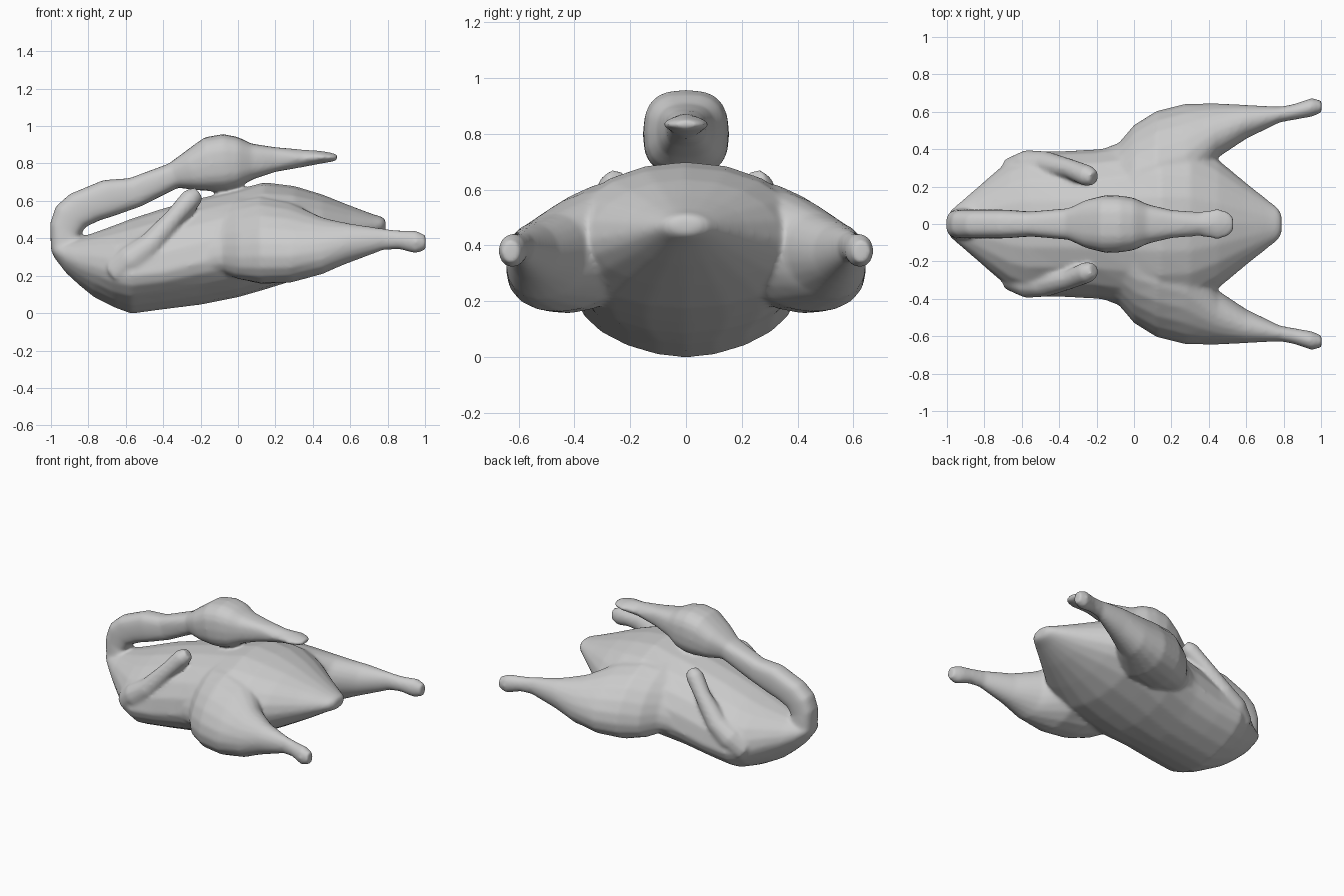
import bpy, bmesh
from math import cos, sin, pi
from mathutils import Vector

cube = bpy.data.objects.get("Cube")
if cube:
    bpy.data.objects.remove(cube, do_unlink=True)

skin = bpy.data.materials.new("pale grey skin")
skin.use_nodes = True
grey = (0.6, 0.6, 0.6, 1)
skin.diffuse_color = grey
skin.node_tree.nodes["Principled BSDF"].inputs["Base Color"].default_value = grey


def ring(centre, side, up, down, power=2.0, low_power=None, count=20):
    """Rounded cross-section; the lower half may have its own height and fullness."""
    points = []
    for i in range(count):
        a = 2 * pi * i / count
        c, s = cos(a), sin(a)
        p = low_power if low_power and s < 0 else power
        across = abs(c) ** (2 / p) * (1 if c > 0 else -1)
        height = abs(s) ** (2 / p)
        points.append(centre + side * across + (up if s > 0 else down) * height)
    return points


def loft(name, rings):
    """Skin a row of cross-sections and cap both ends."""
    bm = bmesh.new()
    rows = [[bm.verts.new(p) for p in r] for r in rings]
    for a, b in zip(rows, rows[1:]):
        n = len(a)
        for i in range(n):
            j = (i + 1) % n
            bm.faces.new((a[i], a[j], b[j], b[i]))
    bm.faces.new(rows[0])
    bm.faces.new(rows[-1])
    bmesh.ops.recalc_face_normals(bm, faces=bm.faces)
    mesh = bpy.data.meshes.new(name)
    bm.to_mesh(mesh)
    bm.free()
    mesh.materials.append(skin)
    obj = bpy.data.objects.new(name, mesh)
    bpy.context.collection.objects.link(obj)
    return obj


Y, Z = Vector((0, 1, 0)), Vector((0, 0, 1))

# Body from breast to tail: x, half width, bottom, widest level, top
body = [
    (-.985, .07, .30, .34, .38), (-.92, .125, .215, .30, .39),
    (-.85, .185, .15, .27, .405), (-.77, .255, .085, .25, .43),
    (-.66, .35, .03, .21, .47), (-.57, .388, -.003, .20, .505),
    (-.4, .39, .02, .22, .56), (-.2, .40, .045, .27, .615),
    (0, .43, .085, .33, .66), (.14, .46, .125, .38, .70),
    (.3, .445, .175, .40, .68), (.45, .345, .25, .42, .635),
    (.6, .22, .33, .44, .575), (.72, .125, .40, .46, .53),
    (.77, .085, .425, .47, .515), (.79, .05, .44, .475, .50),
]
bird = loft("body", [ring(Vector((x, 0, mid)), Y * w, Z * (top - mid), Z * (low - mid),
                          2.05, 1.75 if x < 0 else 2)
                     for x, w, low, mid, top in body])
parts = [bird]

# Folded neck, head and bill: inner x and z, outer x and z, half width
neck = [
    (-.70, .30, -.93, .23, .12), (-.83, .38, -1, .33, .085),
    (-.845, .415, -1.005, .48, .077), (-.815, .46, -.975, .57, .077),
    (-.74, .495, -.9, .637, .077), (-.66, .52, -.72, .712, .077),
    (-.52, .57, -.58, .722, .067), (-.32, .67, -.37, .80, .085),
    (-.22, .657, -.28, .867, .13), (-.12, .652, -.18, .94, .155),
    (-.06, .654, -.08, .958, .152), (0, .67, 0, .942, .14),
    (.08, .715, .07, .907, .105), (.2, .755, .2, .887, .075),
    (.35, .78, .35, .875, .065), (.45, .80, .45, .867, .085),
    (.51, .81, .51, .855, .065), (.532, .82, .532, .847, .04),
]
rings = []
for xi, zi, xo, zo, w in neck:
    inner, outer = Vector((xi, 0, zi)), Vector((xo, 0, zo))
    half = (outer - inner) / 2
    rings.append(ring((inner + outer) / 2, Y * w, half, -half, 1.6 if xi > .3 else 2.7))
parts.append(loft("neck_and_head", rings))

# Hip, thigh, shank and knuckle: x, inner y, outer y, middle z, half height, outward drop
leg = [
    (-.25, .05, .37, .36, .13, .08), (-.08, .05, .435, .40, .165, .09),
    (0, .05, .53, .40, .195, .1), (.12, .05, .605, .395, .222, .09),
    (.28, .1, .645, .38, .205, .075), (.37, .24, .645, .368, .175, .05),
    (.45, .355, .645, .36, .15, .03), (.6, .455, .637, .375, .104, 0),
    (.78, .543, .627, .395, .057, 0), (.86, .557, .643, .392, .05, 0),
    (.95, .573, .674, .38, .062, 0), (1.003, .595, .66, .378, .04, 0),
]
# Wing stump from the shoulder: x, y, z, radius
wing = [
    (-.65, .21, .19, .06), (-.63, .285, .23, .088), (-.565, .31, .285, .088),
    (-.47, .32, .36, .07), (-.34, .295, .51, .053),
    (-.25, .258, .612, .058), (-.213, .245, .642, .04),
]
for label, sign in (("front", -1), ("back", 1)):
    rings = []
    for x, a, b, mid, half, drop in leg:
        side = Vector((0, sign * (b - a) / 2, -drop))
        rings.append(ring(Vector((x, sign * (a + b) / 2, mid)), side, Z * half, -Z * half))
    parts.append(loft(label + "_leg", rings))

    path = [Vector((x, sign * y, z)) for x, y, z, r in wing]
    rings = []
    for i, p in enumerate(path):
        along = path[min(i + 1, len(path) - 1)] - path[max(i - 1, 0)]
        u = along.cross(Y).normalized()
        v = along.cross(u).normalized()
        r = wing[i][3]
        rings.append(ring(p, u * r, v * r, -v * r, count=12))
    parts.append(loft(label + "_wing", rings))

# Fuse the parts into one continuous skin with soft joints
bpy.ops.object.select_all(action="DESELECT")
for part in parts:
    part.select_set(True)
bpy.context.view_layer.objects.active = bird
bpy.ops.object.join()
bird.name = "plucked_bird"
fuse = bird.modifiers.new("fuse", "REMESH")
fuse.mode = "VOXEL"
fuse.voxel_size = 0.011
fuse.use_smooth_shade = True
soften = bird.modifiers.new("soften", "SMOOTH")
soften.factor = 0.5
soften.iterations = 10
